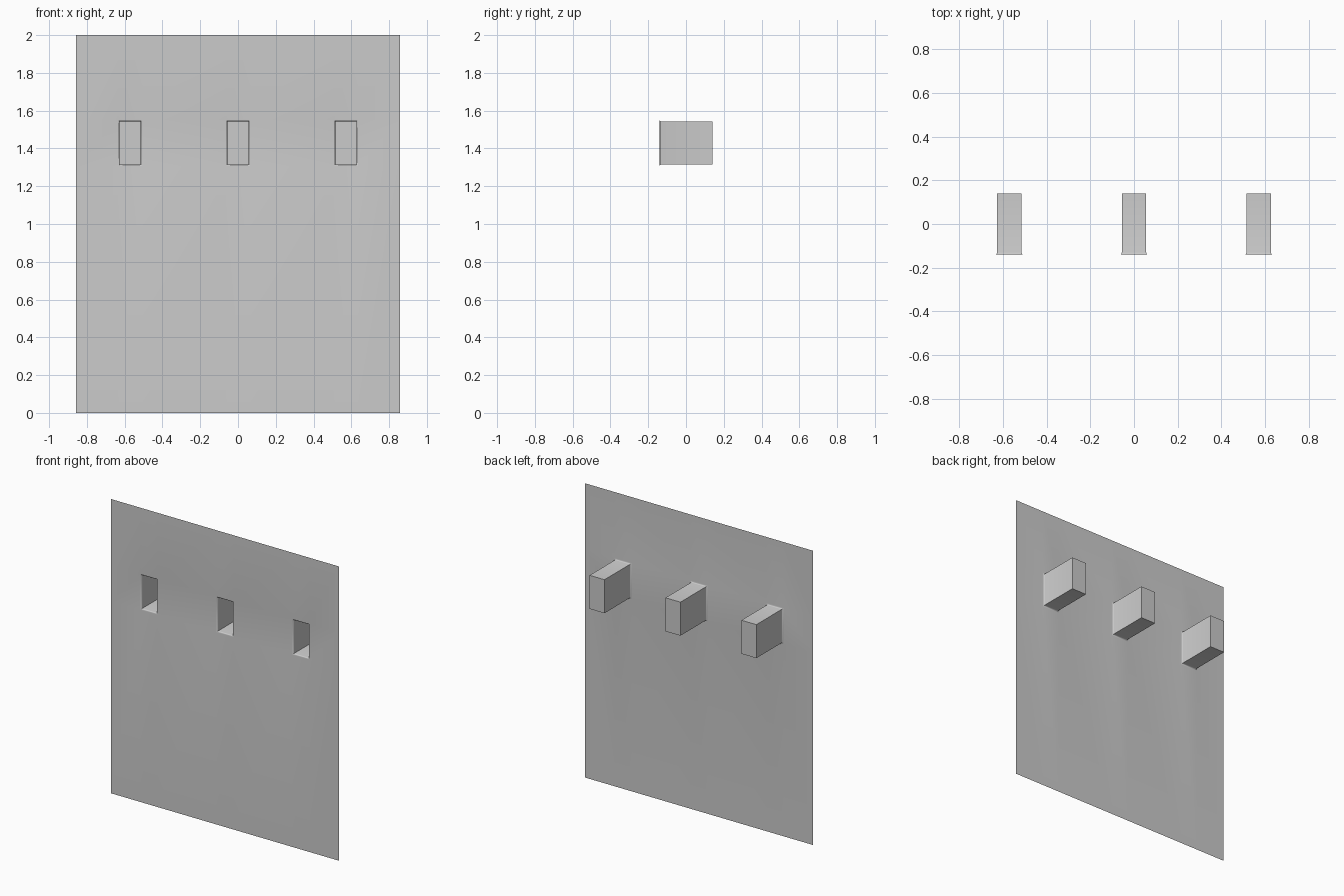
import bpy, bmesh, math

if "Cube" in bpy.data.objects:
    bpy.data.objects.remove(bpy.data.objects["Cube"])

W, H, D = 0.857, 2.0, 0.14          # wall half width, height, half depth
PITCH = 0.571                       # niche spacing
HX, Z0, Z1 = 0.056, 1.315, 1.543    # clear niche opening
LIP = 0.009                         # rounded lip radius
centres = [-PITCH, 0.0, PITCH]

bm = bmesh.new()

# wall sheet: grid of faces with the three openings left out
xs = [-W] + [c + s * (HX + LIP) for c in centres for s in (-1, 1)] + [W]
zs = [0.0, Z0 - LIP, Z1 + LIP, H]
grid = [[bm.verts.new((x, -D, z)) for z in zs] for x in xs]
for i in range(len(xs) - 1):
    for j in range(3):
        if not (j == 1 and i % 2 == 1):
            bm.faces.new((grid[i][j], grid[i + 1][j], grid[i + 1][j + 1], grid[i][j + 1]))


def ring(c, grow, y):
    a, b = c - HX - grow, c + HX + grow
    return [bm.verts.new((x, y, z)) for x, z in
            ((a, Z0 - grow), (b, Z0 - grow), (b, Z1 + grow), (a, Z1 + grow))]


# niches: rounded lip, side walls and closed back
SEG = 3
for n, c in enumerate(centres):
    i = 1 + 2 * n
    prev = [grid[i][1], grid[i + 1][1], grid[i + 1][2], grid[i][2]]
    steps = []
    for k in range(1, SEG + 1):
        t = math.pi / 2 * k / SEG
        steps.append((LIP * (1 - math.sin(t)), -D + LIP * (1 - math.cos(t))))
    steps.append((0.0, D))
    for grow, y in steps:
        cur = ring(c, grow, y)
        for k in range(4):
            m = (k + 1) % 4
            bm.faces.new((prev[k], prev[m], cur[m], cur[k]))
        prev = cur
    bm.faces.new(prev)

bmesh.ops.recalc_face_normals(bm, faces=bm.faces)
# make the wall face the front
bm.faces.ensure_lookup_table()
if bm.faces[0].normal.y > 0:
    bmesh.ops.reverse_faces(bm, faces=bm.faces)

mesh = bpy.data.meshes.new("niche_wall")
bm.to_mesh(mesh)
bm.free()
wall = bpy.data.objects.new("niche_wall", mesh)
bpy.context.collection.objects.link(wall)
bpy.context.view_layer.objects.active = wall
wall.select_set(True)
bpy.ops.object.shade_smooth_by_angle(angle=math.radians(35))
